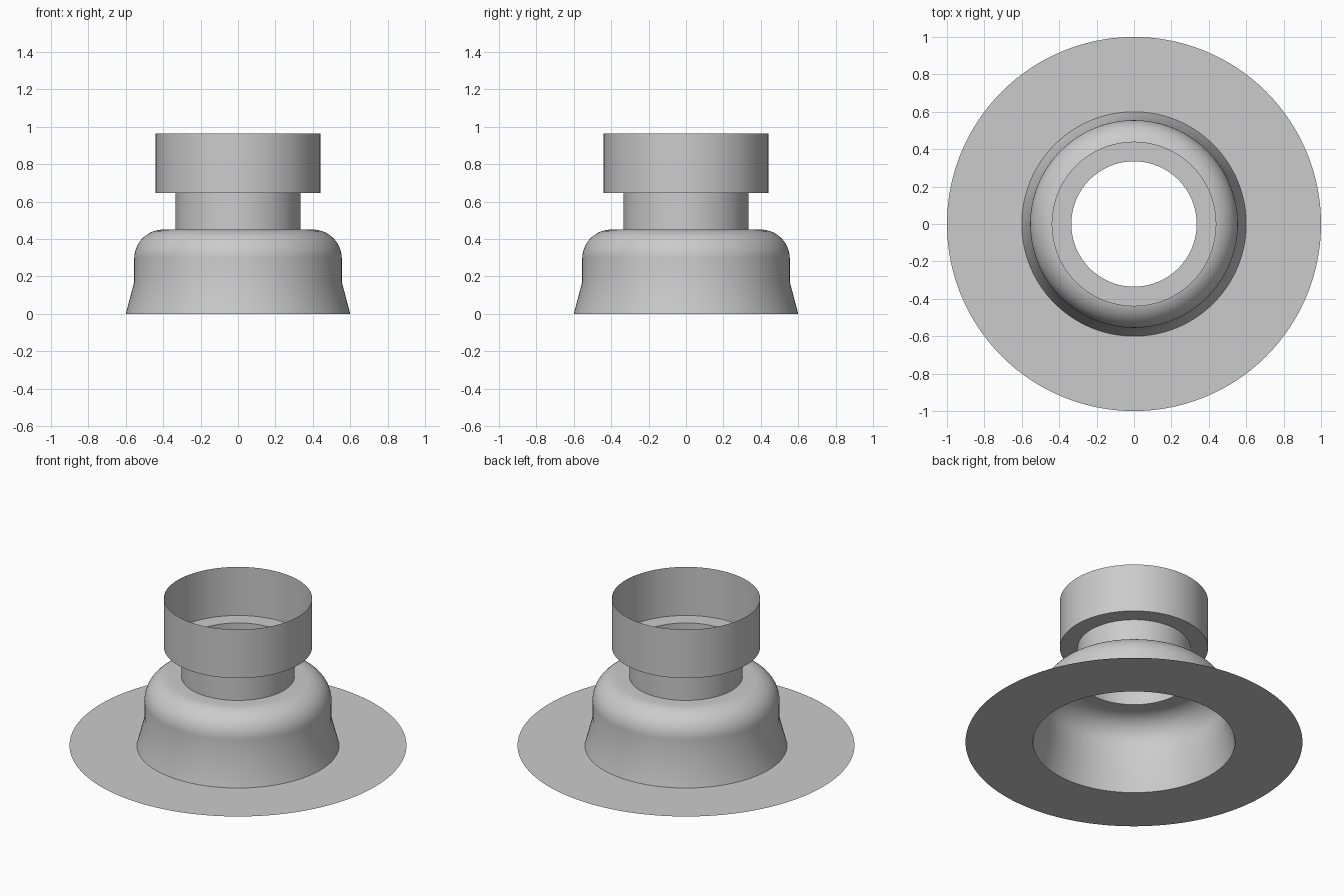
import bpy, bmesh, math

SEGMENTS = 128

default = bpy.data.objects.get("Cube")
if default:
    bpy.data.objects.remove(default, do_unlink=True)

grey = bpy.data.materials.new("plain grey")
grey.use_nodes = True
colour = (0.6, 0.6, 0.6, 1)
grey.diffuse_color = colour
grey.node_tree.nodes["Principled BSDF"].inputs["Base Color"].default_value = colour


def revolve(name, profile):
    """Thin open shell: (radius, height) profile turned around z."""
    bm = bmesh.new()
    rings = []
    for r, z in profile:
        angles = [math.tau * i / SEGMENTS for i in range(SEGMENTS)]
        rings.append([bm.verts.new((r * math.cos(a), r * math.sin(a), z)) for a in angles])
    for low, high in zip(rings, rings[1:]):
        for i in range(SEGMENTS):
            j = (i + 1) % SEGMENTS
            bm.faces.new((low[i], low[j], high[j], high[i]))
    mesh = bpy.data.meshes.new(name)
    bm.to_mesh(mesh)
    bm.free()
    mesh.materials.append(grey)
    obj = bpy.data.objects.new(name, mesh)
    bpy.context.collection.objects.link(obj)
    bpy.ops.object.select_all(action='DESELECT')
    obj.select_set(True)
    bpy.context.view_layer.objects.active = obj
    bpy.ops.object.shade_smooth_by_angle(angle=math.radians(30))
    return obj


# Rounded shoulder of the bell
RADIUS, WALL, TOP = 0.155, 0.555, 0.45
STEPS = 14
shoulder = []
for k in range(STEPS + 1):
    a = math.pi / 2 * k / STEPS
    shoulder.append((WALL - RADIUS + RADIUS * math.cos(a),
                     TOP - RADIUS + RADIUS * math.sin(a)))

# Flat base flange, flared bell, narrow neck, wide open collar
revolve("base_flange", [(1.0, 0), (0.6, 0)])
revolve("bell_body", [(0.6, 0), (WALL, 0.17)] + shoulder + [(0.335, TOP)])
revolve("neck", [(0.335, TOP), (0.335, 0.645)])
revolve("collar", [(0.335, 0.645), (0.44, 0.645), (0.44, 0.963)])
